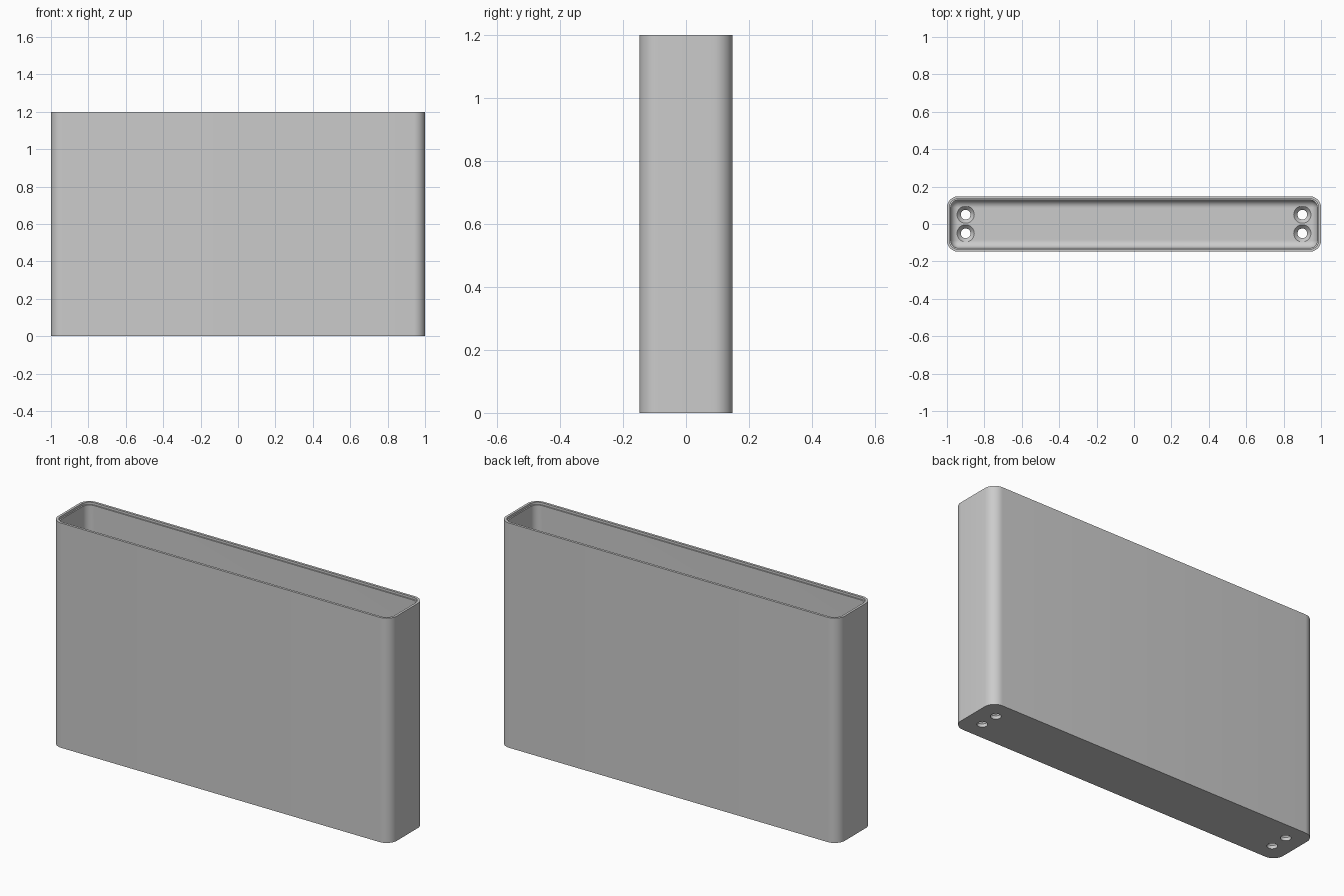
import bpy, bmesh, math

cube = bpy.data.objects.get("Cube")
if cube:
    bpy.data.objects.remove(cube, do_unlink=True)

HALF_X, HALF_Y, HEIGHT = 1.0, 0.148, 1.2
CORNER, FLOOR, FILLET, WALL = 0.06, 0.04, 0.04, 0.02
STEPS = 10

grey = bpy.data.materials.new("light grey")
grey.use_nodes = True
colour = (0.6, 0.6, 0.6, 1)
grey.diffuse_color = colour
grey.node_tree.nodes["Principled BSDF"].inputs["Base Color"].default_value = colour


def new_object(name, bm):
    bmesh.ops.recalc_face_normals(bm, faces=bm.faces[:])
    mesh = bpy.data.meshes.new(name)
    bm.to_mesh(mesh)
    bm.free()
    mesh.materials.append(grey)
    obj = bpy.data.objects.new(name, mesh)
    bpy.context.collection.objects.link(obj)
    return obj


def rounded_ring(bm, inset, z):
    """Rounded rectangle, inset from the outer outline."""
    r = max(CORNER - inset, 0.001)
    cx, cy = HALF_X - inset - r, HALF_Y - inset - r
    ring = []
    for q, (sx, sy) in enumerate([(1, 1), (-1, 1), (-1, -1), (1, -1)]):
        for i in range(STEPS + 1):
            a = (q + i / STEPS) * math.pi / 2
            ring.append(bm.verts.new((sx * cx + r * math.cos(a),
                                      sy * cy + r * math.sin(a), z)))
    return ring


def bridge(bm, a, b):
    for i in range(len(a)):
        j = (i + 1) % len(a)
        bm.faces.new((a[i], a[j], b[j], b[i]))


# Open box: outer wall, stepped rim, inner wall, filleted floor
profile = [(0, 0), (0, HEIGHT), (0.013, HEIGHT), (0.013, HEIGHT - 0.012),
           (WALL, HEIGHT - 0.012)]
for i in range(STEPS + 1):
    a = i / STEPS * math.pi / 2
    profile.append((WALL + FILLET * (1 - math.cos(a)),
                    FLOOR + FILLET * (1 - math.sin(a))))
bm = bmesh.new()
rings = [rounded_ring(bm, inset, z) for inset, z in profile]
for a, b in zip(rings, rings[1:]):
    bridge(bm, a, b)
bm.faces.new(rings[0])
bm.faces.new(rings[-1])
box = new_object("open_box", bm)

# Countersunk screw hole cutters, two at each end
bm = bmesh.new()
hole_profile = [(0.026, -0.02), (0.026, 0.018), (0.046, FLOOR), (0.046, 0.1)]
for x in (-0.9, 0.9):
    for y in (-0.05, 0.05):
        loops = [[bm.verts.new((x + r * math.cos(k * math.tau / 32),
                                y + r * math.sin(k * math.tau / 32), z))
                  for k in range(32)] for r, z in hole_profile]
        for a, b in zip(loops, loops[1:]):
            bridge(bm, a, b)
        bm.faces.new(loops[0])
        bm.faces.new(loops[-1])
cutter = new_object("screw_hole_cutter", bm)
cutter.hide_render = True

cut = box.modifiers.new("screw_holes", "BOOLEAN")
cut.operation = "DIFFERENCE"
cut.solver = "EXACT"
cut.object = cutter
bpy.context.view_layer.objects.active = box
box.select_set(True)
cutter.select_set(False)
bpy.ops.object.modifier_apply(modifier=cut.name)
bpy.data.objects.remove(cutter, do_unlink=True)
bpy.ops.object.shade_smooth_by_angle(angle=math.radians(30))
